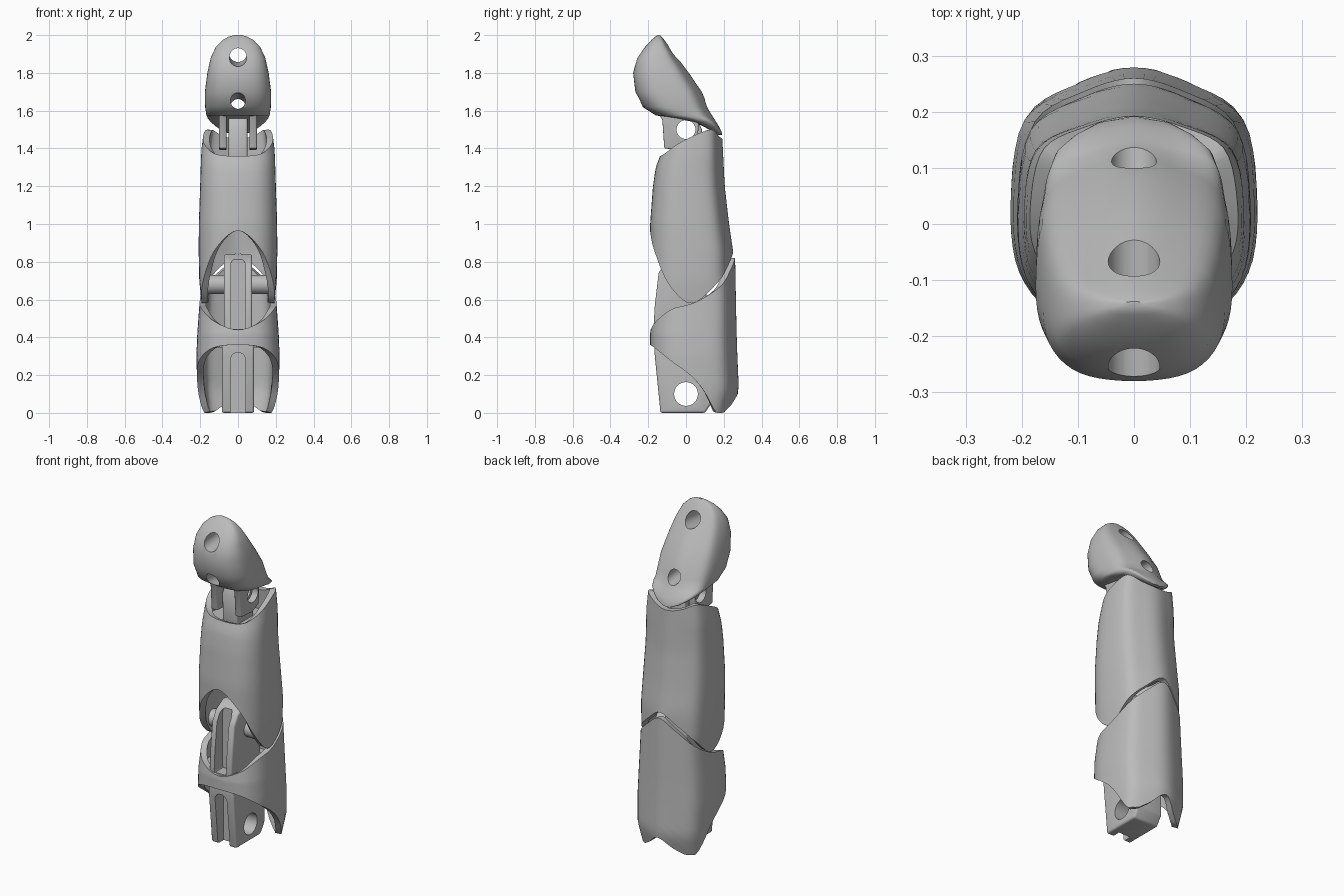
import bpy, bmesh, math
from mathutils import Matrix

if "Cube" in bpy.data.objects:
    bpy.data.objects.remove(bpy.data.objects["Cube"])

grey = bpy.data.materials.new("plain grey")
grey.diffuse_color = (0.5, 0.5, 0.5, 1)
grey.use_nodes = True
grey.node_tree.nodes["Principled BSDF"].inputs["Base Color"].default_value = grey.diffuse_color

# Half outline of the finger cross-section, from back keel to front (unit box)
OUTLINE = [(0, 1), (.45, .885), (.89, .62), (1, 0), (.93, -.55), (.6, -.9), (0, -1)]
STEPS = 5


def ring(values):
    """Smooth closed sampling of the 12 control values round the outline."""
    out, n = [], len(values)
    for i in range(n):
        a, b, c, d = (values[(i + k) % n] for k in (-1, 0, 1, 2))
        for s in range(STEPS):
            t = s / STEPS
            out.append(.5 * (2 * b + (c - a) * t + (2 * a - 5 * b + 4 * c - d) * t * t
                             + (3 * b - a - 3 * c + d) * t ** 3))
    return out


def mirrored(half, sign=1):
    return list(half) + [sign * v for v in half[-2:0:-1]]


RING_U = ring(mirrored([p[0] for p in OUTLINE], -1))
RING_V = ring(mirrored([p[1] for p in OUTLINE]))


def lerp_table(table, z):
    """Rows are (z, half width, front y, back y)."""
    if z <= table[0][0]:
        return table[0][1:]
    for a, b in zip(table, table[1:]):
        if z <= b[0]:
            t = (z - a[0]) / (b[0] - a[0])
            return [p + (q - p) * t for p, q in zip(a[1:], b[1:])]
    return table[-1][1:]


def add_object(name, bm):
    mesh = bpy.data.meshes.new(name)
    bm.to_mesh(mesh)
    bm.free()
    mesh.materials.append(grey)
    ob = bpy.data.objects.new(name, mesh)
    bpy.context.collection.objects.link(ob)
    return ob


def loft(name, table, rows, caps=False, inset=0):
    """rows: list of rings, each a list of z heights round the outline."""
    bm = bmesh.new()
    grid = []
    for heights in rows:
        line = []
        for u, v, z in zip(RING_U, RING_V, heights):
            hw, yf, yb = lerp_table(table, z)
            half = (yb - yf) / 2 - inset
            line.append(bm.verts.new((u * (hw - inset), (yf + yb) / 2 + v * half, z)))
        grid.append(line)
    n = len(RING_U)
    for lo, hi in zip(grid, grid[1:]):
        for i in range(n):
            j = (i + 1) % n
            bm.faces.new((lo[i], hi[i], hi[j], lo[j]))
    if caps:
        bm.faces.new(grid[0])
        bm.faces.new(grid[-1][::-1])
    return add_object(name, bm)


def shell(name, table, bottom, top, count=16):
    lo, hi = [max(z, 0) for z in ring(mirrored(bottom))], ring(mirrored(top))
    rows = [[a + (b - a) * k / count for a, b in zip(lo, hi)] for k in range(count + 1)]
    ob = loft(name, table, rows)
    mod = ob.modifiers.new("wall", 'SOLIDIFY')
    mod.thickness = .035
    mod.offset = -1
    return finish(ob)


def core(name, table, z0, z1):
    rows = [[z0 + (z1 - z0) * k / 6] * len(RING_U) for k in range(7)]
    return finish(loft(name, table, rows, True, .02))


def plate(name, profile, x0, x1, bevel=.012):
    """Side profile (y, z) extruded along x."""
    bm = bmesh.new()
    face = bm.faces.new([bm.verts.new((x0, y, z)) for y, z in profile])
    moved = bmesh.ops.extrude_face_region(bm, geom=[face])["geom"]
    for v in moved:
        if isinstance(v, bmesh.types.BMVert):
            v.co.x = x1
    bmesh.ops.recalc_face_normals(bm, faces=bm.faces)
    ob = add_object(name, bm)
    if bevel:
        mod = ob.modifiers.new("soft edges", 'BEVEL')
        mod.width = bevel
        mod.segments = 3
    return ob


def cylinder(name, radius, length, axis, pos, tilt=0):
    bm = bmesh.new()
    rot = Matrix.Rotation(math.pi / 2 + tilt, 4, 'Y' if axis == 'x' else 'X')
    bmesh.ops.create_cone(bm, cap_ends=True, segments=32, radius1=radius, radius2=radius,
                          depth=length, matrix=Matrix.Translation(pos) @ rot)
    return add_object(name, bm)


def finish(ob, cutters=()):
    """Cut, apply modifiers, remove cutters and shade."""
    for c in cutters:
        c.hide_render = True
        mod = ob.modifiers.new("cut", 'BOOLEAN')
        mod.operation = 'DIFFERENCE'
        mod.solver = 'EXACT'
        mod.object = c
    bpy.ops.object.select_all(action='DESELECT')
    ob.select_set(True)
    bpy.context.view_layer.objects.active = ob
    for mod in list(ob.modifiers):
        bpy.ops.object.modifier_apply(modifier=mod.name)
    for c in cutters:
        bpy.data.objects.remove(c)
    bpy.ops.object.shade_smooth_by_angle(angle=math.radians(40))
    return ob


def groove(y0, y1, z0, z1, r=.04):
    """Round-ended slot open towards the front."""
    arc = [math.pi * k / 10 for k in range(11)]
    pts = [(r * math.cos(a), z1 - r + r * math.sin(a)) for a in arc]
    pts += [(-r * math.cos(a), z0 + r - r * math.sin(a)) for a in arc]
    ob = plate("groove_cutter", pts, y0, y1, 0)
    ob.data.transform(Matrix.Rotation(math.pi / 2, 4, 'Z'))
    return ob


# Base segment: shell, inner floor, hinge block and upper tongue
BASE = [(0, .2, -.19, .245), (.12, .215, -.19, .28), (.3, .22, -.19, .272),
        (.42, .215, -.19, .268), (.56, .205, -.17, .265), (.82, .19, -.15, .26)]
shell("base_shell", BASE, [.1, .03, 0, .18, .28, .345, .36],
      [.82, .76, .67, .585, .55, .485, .44])
core("base_floor", BASE, .345, .445)
block = plate("base_hinge_block", [(-.135, 0), (.1, 0), (.14, .06), (.14, .38),
                                   (-.17, .38), (-.165, .3)], -.085, .085)
finish(block, [cylinder("hole_cutter", .063, 1, 'x', (0, 0, .1)),
               groove(-.3, -.08, -.1, .32)])
tongue = plate("base_tongue", [(-.175, .4), (-.165, .57), (-.145, .74), (-.11, .8), (-.04, .84),
                               (.04, .83), (.1, .76), (.12, .4)], -.075, .075)
finish(tongue, [groove(-.3, -.09, .42, .82)])
finish(cylinder("lower_hinge_pin", .05, .36, 'x', (0, 0, .68)))

# Middle segment: shell, inner core and upper tongue
MIDDLE = [(.58, .192, -.19, .25), (.7, .205, -.19, .252), (.85, .208, -.19, .25),
          (1, .207, -.19, .228), (1.2, .2, -.175, .205), (1.3, .197, -.16, .2),
          (1.38, .195, -.13, .196), (1.5, .18, -.1, .19)]
shell("middle_shell", MIDDLE, [.85, .785, .69, .58, .68, .86, .965],
      [1.45, 1.465, 1.5, 1.468, 1.42, 1.37, 1.36])
core("middle_core", MIDDLE, 1.0, 1.33)
tongue = plate("middle_tongue", [(-.08, 1.3), (-.085, 1.5), (-.05, 1.565), (.05, 1.565),
                                 (.085, 1.5), (.08, 1.3)], -.05, .05)
finish(tongue, [cylinder("hole_cutter", .05, 1, 'x', (0, 0, 1.5))])

# Fingertip: rounded body with two holes front to back, and a pair of hinge lugs
TIP = [(1.47, .025, .168, .192), (1.49, .075, .14, .188), (1.515, .115, .095, .175),
       (1.54, .145, .04, .16), (1.56, .16, -.06, .147), (1.575, .167, -.16, .138),
       (1.62, .174, -.23, .118), (1.7, .175, -.268, .083), (1.8, .162, -.28, .015),
       (1.88, .144, -.26, -.045), (1.94, .116, -.215, -.09), (1.975, .08, -.182, -.115),
       (1.992, .048, -.162, -.13), (2.0, .02, -.15, -.138)]
tip = loft("fingertip", TIP, [[r[0]] * len(RING_U) for r in TIP], True)
finish(tip, [cylinder("hole_cutter", .046, 1, 'y', (0, -.17, 1.89), .1),
             cylinder("hole_cutter", .04, 1, 'y', (0, -.05, 1.635), -.09)])
for side, x0 in (("left", -.1), ("right", .06)):
    lug = plate(side + "_tip_lug", [(-.155, 1.6), (-.125, 1.55), (-.115, 1.4), (0, 1.39),
                                    (.06, 1.42), (.07, 1.57)], x0, x0 + .04, .008)
    finish(lug, [cylinder("hole_cutter", .05, 1, 'x', (0, 0, 1.5))])
